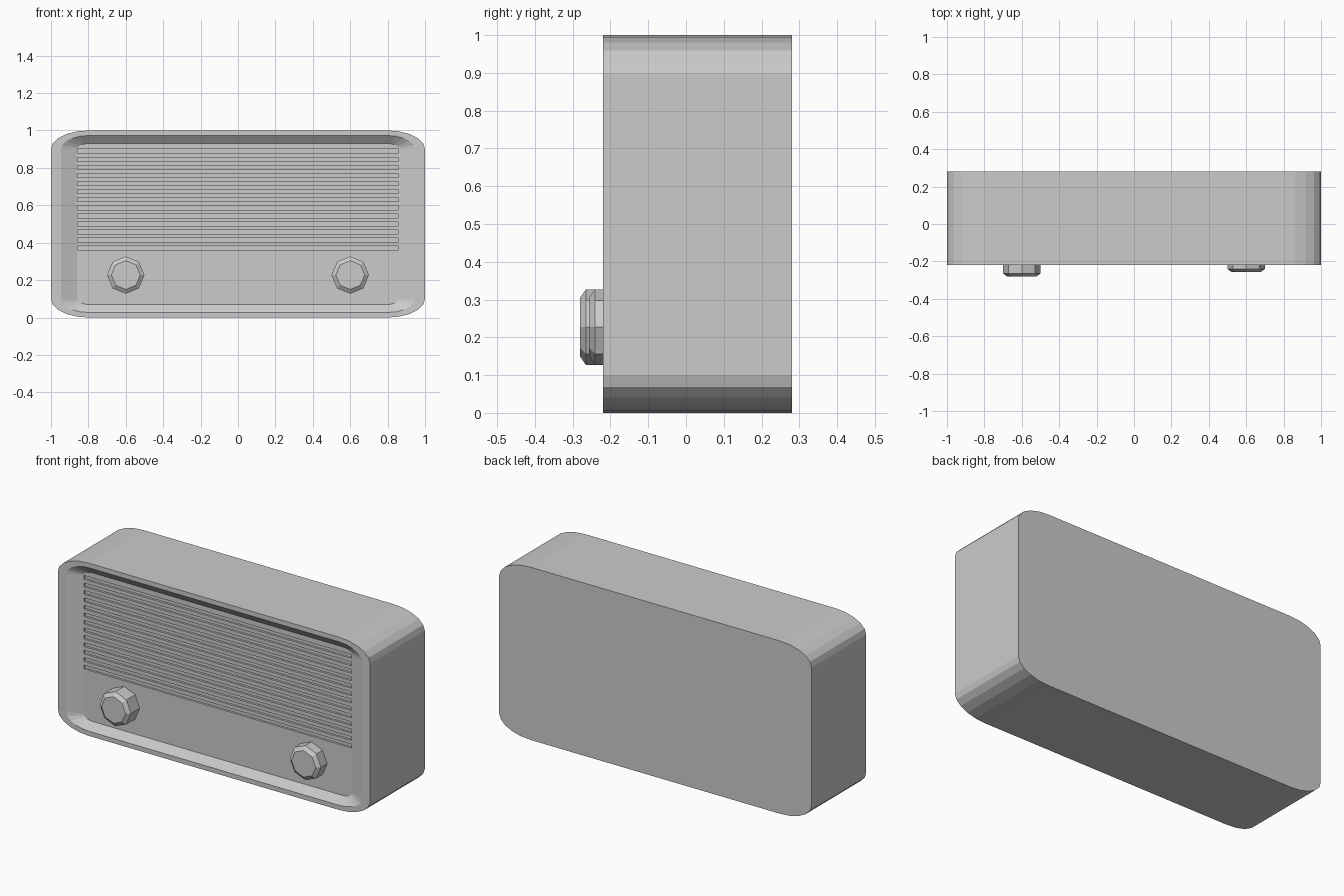
import bpy, bmesh, math

if "Cube" in bpy.data.objects:
    bpy.data.objects.remove(bpy.data.objects["Cube"])

FRONT, BACK, PANEL = -0.22, 0.28, -0.185


def make_object(name, bm):
    bmesh.ops.recalc_face_normals(bm, faces=bm.faces[:])
    mesh = bpy.data.meshes.new(name)
    bm.to_mesh(mesh)
    bm.free()
    obj = bpy.data.objects.new(name, mesh)
    bpy.context.collection.objects.link(obj)
    return obj


def loft(name, rings):
    """Skin equal-length rings of points and cap both ends."""
    bm = bmesh.new()
    loops = [[bm.verts.new(p) for p in ring] for ring in rings]
    for a, b in zip(loops, loops[1:]):
        for i in range(len(a)):
            j = (i + 1) % len(a)
            bm.faces.new((a[i], a[j], b[j], b[i]))
    bm.faces.new(loops[0])
    bm.faces.new(loops[-1])
    return make_object(name, bm)


def rounded_ring(y, inset, steps=5):
    """Rounded square, stretched to twice its height in x."""
    pts = []
    r = 0.1 - inset
    for k, (sx, sz) in enumerate([(1, 1), (-1, 1), (-1, -1), (1, -1)]):
        for i in range(steps + 1):
            a = math.pi / 2 * (k + i / steps)
            pts.append((2 * (sx * 0.4 + r * math.cos(a)), y,
                        0.5 + sz * 0.4 + r * math.sin(a)))
    return pts


def knob_ring(x, y, r, sides=8):
    return [(x + r * math.cos(2 * math.pi * i / sides), y,
             0.227 + r * math.sin(2 * math.pi * i / sides)) for i in range(sides)]


# Case with flat rim and sloped surround leading to the recessed panel
case = loft("radio_case", [rounded_ring(BACK, 0), rounded_ring(FRONT, 0),
                           rounded_ring(FRONT, 0.027), rounded_ring(PANEL, 0.07)])

# Speaker grille: horizontal grooves cut into the panel
COUNT, LOW, HIGH = 13, 0.36, 0.9
pitch = (HIGH - LOW) / (COUNT - 0.5)
bm = bmesh.new()
for n in range(COUNT):
    z = LOW + pitch * (n + 0.25)
    box = bmesh.ops.create_cube(bm, size=1)["verts"]
    bmesh.ops.scale(bm, vec=(1.716, 0.03, pitch * 0.5), verts=box)
    bmesh.ops.translate(bm, vec=(0, PANEL - 0.003, z), verts=box)
cutter = make_object("grille_cutter", bm)
cutter.hide_render = True
cutter.hide_set(True)
cut = case.modifiers.new("grille_grooves", "BOOLEAN")
cut.operation = "DIFFERENCE"
cut.solver = "EXACT"
cut.object = cutter

# Eight-sided control knobs; the left one stands out further
for name, x, tip in (("left_knob", -0.6, -0.281), ("right_knob", 0.6, -0.257)):
    loft(name, [knob_ring(x, PANEL + 0.01, 0.1), knob_ring(x, tip + 0.016, 0.1),
                knob_ring(x, tip, 0.077)])
